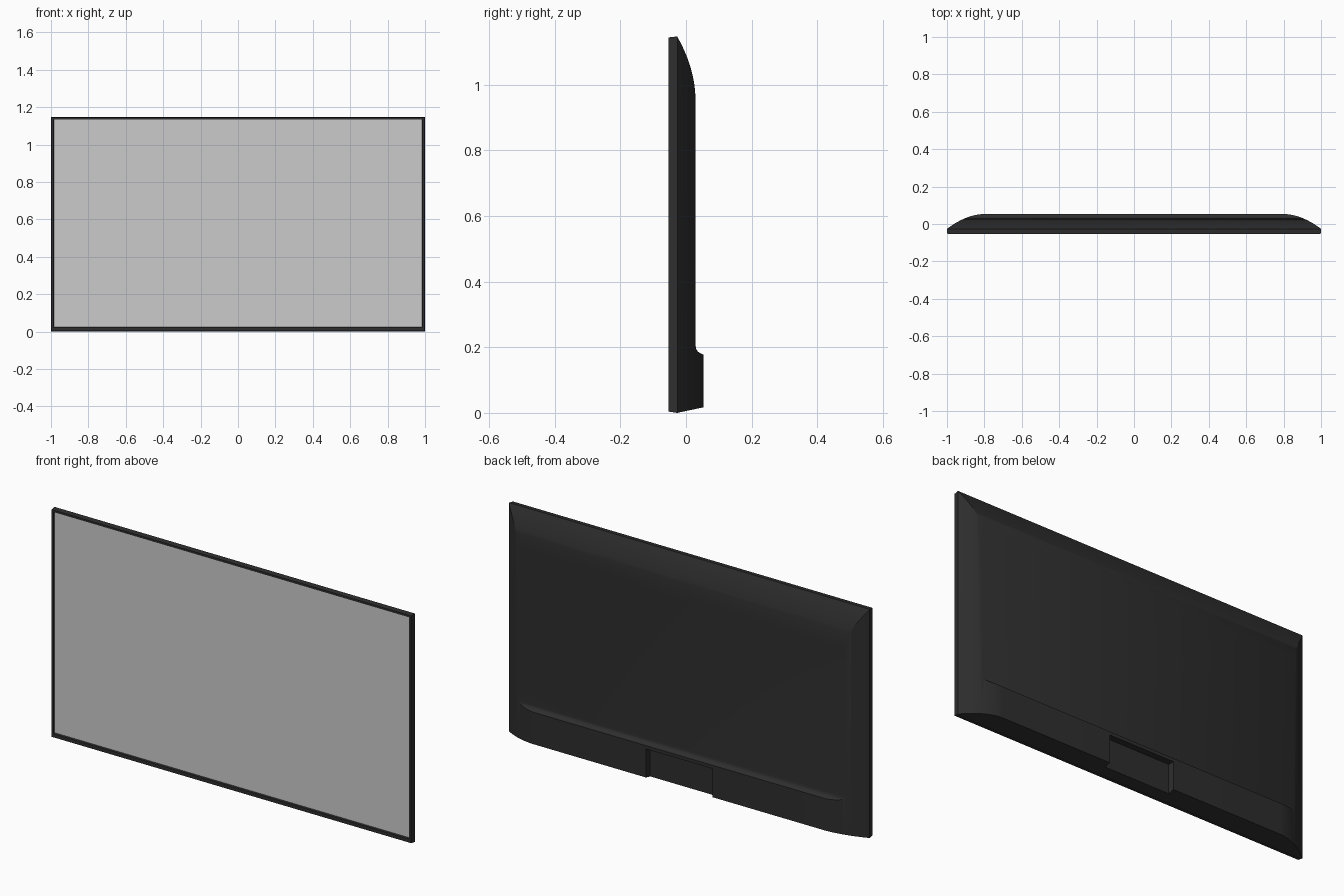
import bpy, bmesh
from mathutils import Vector

if "Cube" in bpy.data.objects:
    bpy.data.objects.remove(bpy.data.objects["Cube"])

dark = bpy.data.materials.new("dark_plastic")
dark.diffuse_color = (0.027, 0.027, 0.027, 1)
dark.use_nodes = True
dark.node_tree.nodes["Principled BSDF"].inputs["Base Color"].default_value = dark.diffuse_color


def make(name, bm, mat=None):
    bmesh.ops.recalc_face_normals(bm, faces=bm.faces[:])
    me = bpy.data.meshes.new(name)
    bm.to_mesh(me)
    bm.free()
    ob = bpy.data.objects.new(name, me)
    bpy.context.collection.objects.link(ob)
    if mat:
        me.materials.append(mat)
    return ob


def prism(name, pts, vec, mat=None):
    """Closed polygon swept along a vector."""
    bm = bmesh.new()
    face = bm.faces.new([bm.verts.new(p) for p in pts])
    res = bmesh.ops.extrude_face_region(bm, geom=[face])
    verts = [g for g in res["geom"] if isinstance(g, bmesh.types.BMVert)]
    bmesh.ops.translate(bm, verts=verts, vec=Vector(vec))
    if not any(len(f.verts) == len(pts) and f is not face and all(v in verts for v in f.verts) for f in bm.faces):
        bm.faces.new(verts)
    bmesh.ops.holes_fill(bm, edges=[e for e in bm.edges if e.is_boundary], sides=0)
    return make(name, bm, mat)


def boolean(ob, cutter, op):
    """Apply a boolean and remove the cutter."""
    cutter.hide_render = True
    m = ob.modifiers.new(op.lower(), 'BOOLEAN')
    m.operation, m.solver, m.object = op, 'EXACT', cutter
    bpy.context.view_layer.objects.active = ob
    bpy.ops.object.modifier_apply(modifier=m.name)
    bpy.data.objects.remove(cutter, do_unlink=True)


FRONT, BACK, LOW, TOP, N = -0.027, 0.029, 0.053, 1.147, 12

# Back shell: side profile swept across the width
side = [(FRONT, 0.0), (LOW, 0.017), (LOW, 0.177), (0.050, 0.179), (0.043, 0.182),
        (0.036, 0.187), (0.031, 0.195), (BACK, 0.206)]
side += [(BACK - (BACK - FRONT) * (i / N) ** 2, 0.95 + (TOP - 0.95) * i / N) for i in range(N + 1)]
shell = prism("back_shell", [(-1.05, y, z) for y, z in side], (2.1, 0, 0), dark)

# Rounded-off plan shape that trims both ends of the shell
half = [(0.79 + 0.21 * i / N, LOW + 0.001 - (LOW - FRONT) * (i / N) ** 2) for i in range(N + 1)]
plan = half + [(1.0, FRONT - 0.01), (-1.0, FRONT - 0.01)] + [(-x, y) for x, y in reversed(half)]
boolean(shell, prism("plan_trim", [(x, y, -0.1) for x, y in plan], (0, 0, 1.4)), 'INTERSECT')

# Stand socket recess at the bottom of the back
recess = [(-0.185, 0.02, -0.05), (0.185, 0.02, -0.05), (0.185, 0.02, 0.16), (-0.185, 0.02, 0.16)]
boolean(shell, prism("socket_cut", recess, (0, 0.1, 0)), 'DIFFERENCE')

# Bezel: rectangular rings bridged from the back, around the front, to the screen
rings = [(1.0, 0.0, TOP, FRONT), (0.998, 0.004, TOP - 0.003, -0.053),
         (0.986, 0.022, TOP - 0.013, -0.053), (0.985, 0.026, TOP - 0.014, -0.048)]
bm = bmesh.new()
loops = [[bm.verts.new(p) for p in ((-x, y, a), (x, y, a), (x, y, b), (-x, y, b))]
         for x, a, b, y in rings]
for p, q in zip(loops, loops[1:]):
    for i in range(4):
        j = (i + 1) % 4
        bm.faces.new((p[i], p[j], q[j], q[i]))
make("bezel", bm, dark)

# Screen panel
x, a, b, y = rings[-1]
bm = bmesh.new()
bm.faces.new([bm.verts.new(p) for p in ((-x, y, a), (x, y, a), (x, y, b), (-x, y, b))])
make("screen", bm)

# Smooth shading on the curved shell, keeping hard edges
bpy.ops.object.select_all(action='DESELECT')
shell.select_set(True)
bpy.context.view_layer.objects.active = shell
bpy.ops.object.shade_smooth_by_angle(angle=0.5)
